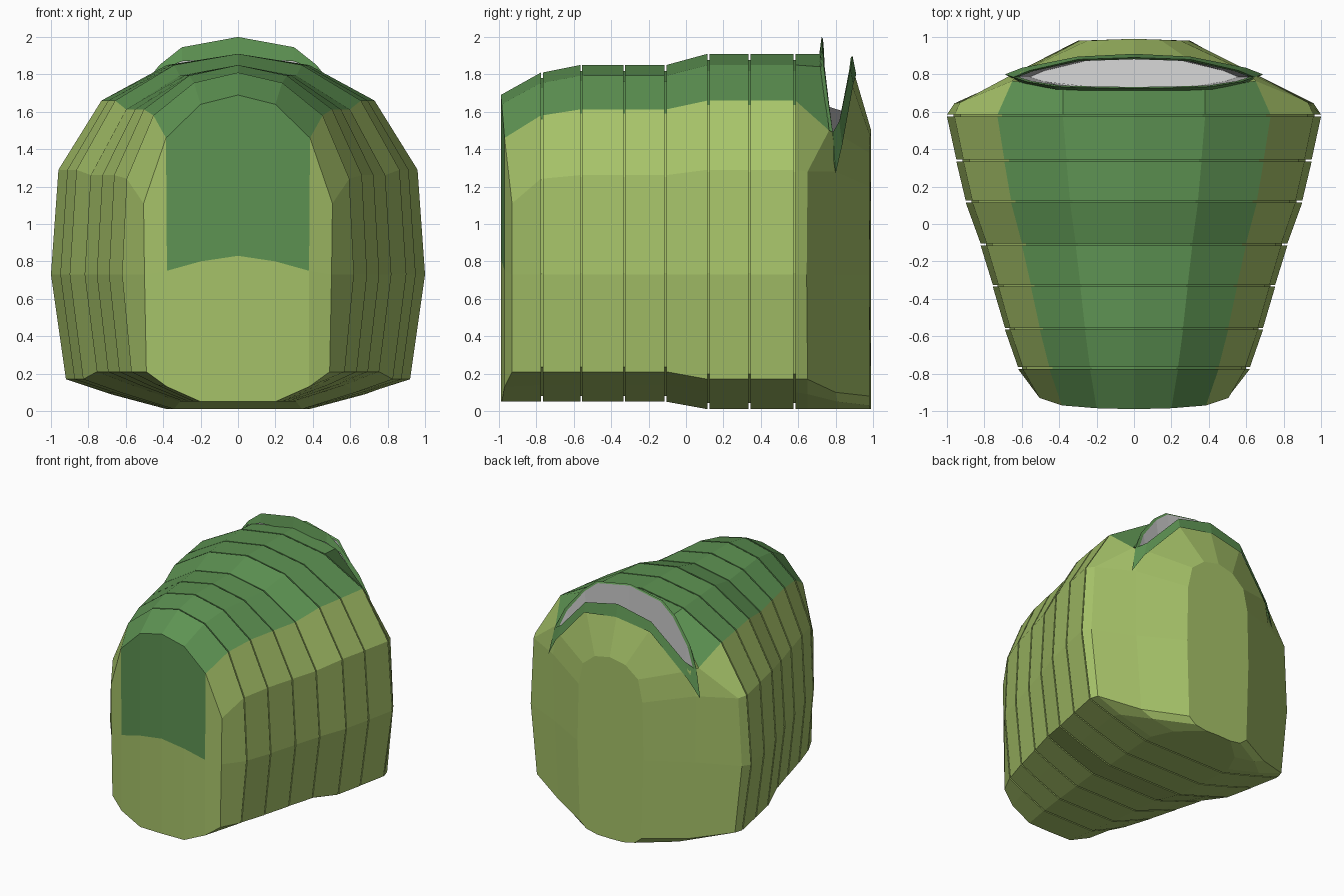
import bpy, bmesh

if "Cube" in bpy.data.objects:
    bpy.data.objects.remove(bpy.data.objects["Cube"])

def material(name, rgb):
    m = bpy.data.materials.new(name)
    m.diffuse_color = (*rgb, 1)
    m.use_nodes = True
    m.node_tree.nodes["Principled BSDF"].inputs["Base Color"].default_value = m.diffuse_color
    return m

LIGHT = material("light_green", (0.38, 0.54, 0.14))
DARK = material("dark_green", (0.11, 0.29, 0.085))

def full(half):
    """Mirror a half outline (bottom centre to top centre) into a closed ring."""
    return half + [(-x, y, z) for x, y, z in half[-2:0:-1]]

def finish(bm, name, mats):
    bmesh.ops.recalc_face_normals(bm, faces=bm.faces)
    me = bpy.data.meshes.new(name)
    bm.to_mesh(me)
    bm.free()
    for m in mats:
        me.materials.append(m)
    ob = bpy.data.objects.new(name, me)
    bpy.context.collection.objects.link(ob)
    return ob

# widest cross-section, half outline
BASE = [(0, .01), (.38, .01), (.70, .10), (.92, .17), (1, .73),
        (.96, 1.29), (.73, 1.66), (.38, 1.85), (0, 1.91)]

def section(y, w, top, lift):
    k = (top - .73) / 1.18
    return [(x * w, y, .73 + (z - .73) * k if z > .5 else z + lift) for x, z in BASE]

def inset(half, s=.965):
    return [(x * s, y, .95 + (z - .95) * s) for x, y, z in half]

# front outline, slightly bulged
front = [(0, -.99, .05), (.2, -.985, .05), (.38, -.97, .13), (.49, -.93, .21),
         (.5, -.93, .73), (.505, -.93, 1.11), (.385, -.97, 1.46),
         (.2, -.985, 1.64), (0, -.99, 1.69)]
halves = [front]

# banded body with thin grooves between the bands
G = .005
for y, w, top, lift in [(-.77, .62, 1.81, .04), (-.56, .69, 1.85, .04),
                        (-.33, .755, 1.85, .04), (-.11, .82, 1.85, .04),
                        (.12, .90, 1.91, 0), (.34, .95, 1.91, 0), (.58, 1, 1.91, 0)]:
    a, b = section(y - G, w, top, lift), section(y + G, w, top, lift)
    halves += [a, inset(a), inset(b), b]

# rear shoulder, back panel and back bulge
shoulder = [(0, .62, .01), (.38, .65, .01), (.68, .65, .09), (.9, .65, .17),
            (.96, .645, .73), (.93, .65, 1.28), (.65, .765, 1.5),
            (.38, .73, 1.84), (0, .725, 1.91)]
panel = [(0, .82, .01), (.3, .82, .01), (.5, .81, .05), (.6, .80, .10),
         (.64, .79, .73), (.65, .80, 1.28), (.6, .815, 1.48),
         (.3, .875, 1.78), (0, .89, 1.84)]
bulge = [(0, .99, .01), (.12, .985, .01), (.22, .98, .03), (.28, .98, .08),
         (.3, .98, .73), (.29, .98, 1.2), (.25, .98, 1.38),
         (.14, .985, 1.47), (0, .99, 1.5)]
halves += [shoulder, panel, bulge]

bm = bmesh.new()
rings = [[bm.verts.new(p) for p in full(h)] for h in halves]
n = len(rings[0])
slot = len(rings) - 3
for i in range(len(rings) - 1):
    for j in range(n):
        if i == slot and 6 <= j <= 9:      # opening at the top rear
            continue
        k = (j + 1) % n
        f = bm.faces.new((rings[i][j], rings[i][k], rings[i + 1][k], rings[i + 1][j]))
        f.material_index = int(6 <= j <= 9 and i < slot)
bm.faces.new(rings[-1])

# front panel: columns with a colour break across the middle
r = rings[0]
mid_half = [bm.verts.new(p) for p in [(0, -.99, .83), (.2, -.985, .80), (.38, -.97, .75)]]
mid_left = [mid_half[0]] + [bm.verts.new((-v.co.x, v.co.y, v.co.z)) for v in mid_half[1:]]
for mids, idx in [(mid_half + [r[4]], lambda j: j), (mid_left + [r[12]], lambda j: -j % n)]:
    for c in range(3):
        bm.faces.new((r[idx(c)], r[idx(c + 1)], mids[c + 1], mids[c]))
        f = bm.faces.new((mids[c], mids[c + 1], r[idx(7 - c)], r[idx(8 - c)]))
        f.material_index = int(c < 2)
finish(bm, "body_shell", [LIGHT, DARK])

# raised collar around the opening, clockwise from the right end
def loop(fr, end, bk):
    right = [end] + fr
    return right + [(-x, y, z) for x, y, z in right[-2::-1]] + \
        [(-x, y, z) for x, y, z in bk[:-1]] + bk[::-1]

outer = loop([(.60, .755, 1.56), (.42, .72, 1.82), (.3, .715, 1.87), (0, .71, 1.89)],
             (.69, .80, 1.27),
             [(.60, .835, 1.42), (.3, .895, 1.75), (0, .91, 1.80)])
top = loop([(.57, .76, 1.66), (.42, .735, 1.85), (.3, .73, 1.945), (0, .725, 2.0)],
           (.645, .785, 1.49),
           [(.56, .82, 1.55), (.3, .88, 1.83), (0, .89, 1.90)])
inner = [(x * .96, .80 + (y - .80) * .9, z - .01) for x, y, z in top]
deep = [(x * .9, y, z - .3) for x, y, z in inner]

def bands(loops, name, mats, cap=False):
    bm = bmesh.new()
    vs = [[bm.verts.new(p) for p in l] for l in loops]
    m = len(vs[0])
    for a, b in zip(vs, vs[1:]):
        for j in range(m):
            k = (j + 1) % m
            bm.faces.new((a[j], a[k], b[k], b[j]))
    if cap:
        bm.faces.new(vs[-1])
    return finish(bm, name, mats)

bands([outer, top, inner], "opening_collar", [DARK])
# grey lining inside the opening
bands([inner, deep], "opening_lining", [], cap=True)
